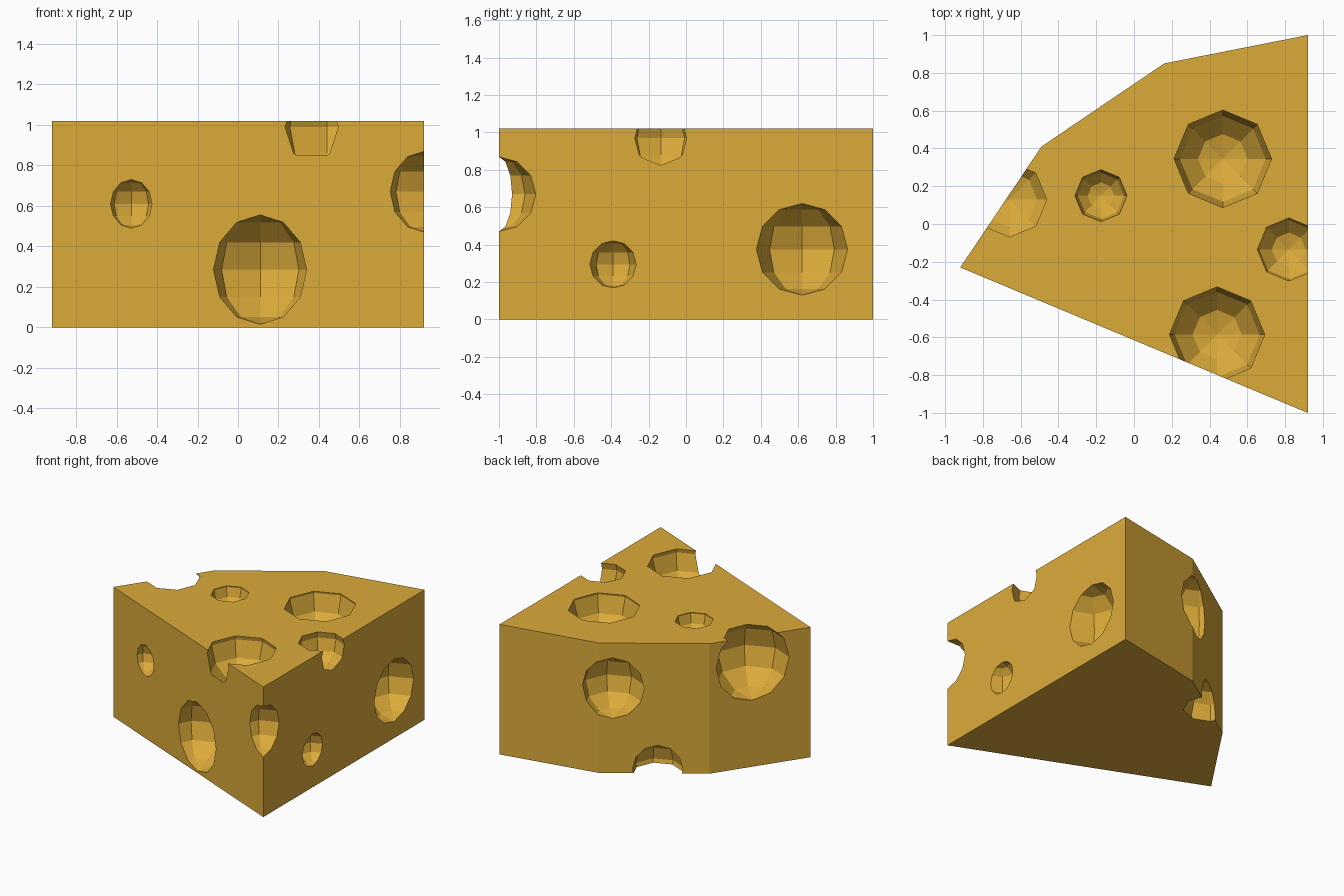
import bpy, bmesh

if "Cube" in bpy.data.objects:
    bpy.data.objects.remove(bpy.data.objects["Cube"])

HEIGHT = 1.02
mat = bpy.data.materials.new("cheese yellow")
mat.diffuse_color = (0.72, 0.41, 0.042, 1)
mat.use_nodes = True
mat.node_tree.nodes["Principled BSDF"].inputs["Base Color"].default_value = mat.diffuse_color


def make_object(name, bm):
    mesh = bpy.data.meshes.new(name)
    bmesh.ops.recalc_face_normals(bm, faces=bm.faces)
    bm.to_mesh(mesh)
    bm.free()
    mesh.materials.append(mat)
    obj = bpy.data.objects.new(name, mesh)
    bpy.context.collection.objects.link(obj)
    return obj


# Wedge: five-sided outline pulled up to full height
outline = [(-0.92, -0.23), (0.92, -1), (0.92, 1), (0.16, 0.85), (-0.49, 0.41)]
bm = bmesh.new()
base = bm.faces.new([bm.verts.new((x, y, 0)) for x, y in outline])
top = bmesh.ops.extrude_face_region(bm, geom=[base])["geom"]
bmesh.ops.translate(bm, vec=(0, 0, HEIGHT),
                    verts=[v for v in top if isinstance(v, bmesh.types.BMVert)])
wedge = make_object("cheese_wedge", bm)

# Holes: x, y, z, radius
holes = [
    (0.11, -0.657, 0.285, 0.27),     # front, large
    (-0.527, -0.393, 0.61, 0.12),    # front, small
    (0.922, -1.002, 0.67, 0.20),     # front right corner
    (0.927, -0.39, 0.295, 0.127),    # right, small
    (0.922, 0.62, 0.375, 0.245),     # right, large
    (0.82, -0.135, 0.97, 0.18),      # top right edge
    (0.44, -0.585, 0.99, 0.26),      # top front edge
    (0.47, 0.345, 1.005, 0.262),     # top, large
    (-0.175, 0.15, 1.01, 0.14),      # top, small
    (-0.66, 0.13, 0.815, 0.295),     # left wall, breaking through the top
    (0.08, 0.797, 0.666, 0.238),     # back wall
    (-0.185, 0.615, 0.03, 0.19),     # back wall, breaking through the bottom
]

# Carve each hole with a faceted ball
cutters = []
for x, y, z, r in holes:
    bm = bmesh.new()
    bmesh.ops.create_uvsphere(bm, u_segments=8, v_segments=6, radius=r)
    cutter = make_object("hole_cutter", bm)
    cutter.location = (x, y, z)
    cutter.hide_render = True
    cutters.append(cutter)
    mod = wedge.modifiers.new("hole", 'BOOLEAN')
    mod.operation = 'DIFFERENCE'
    mod.solver = 'EXACT'
    mod.object = cutter

# Bake the carving and drop the cutters
bpy.context.view_layer.update()
graph = bpy.context.evaluated_depsgraph_get()
carved = bpy.data.meshes.new_from_object(wedge.evaluated_get(graph))
wedge.modifiers.clear()
wedge.data = carved
for cutter in cutters:
    bpy.data.objects.remove(cutter)
carved.materials.clear()
carved.materials.append(mat)
for poly in carved.polygons:
    poly.use_smooth = False
    poly.material_index = 0
